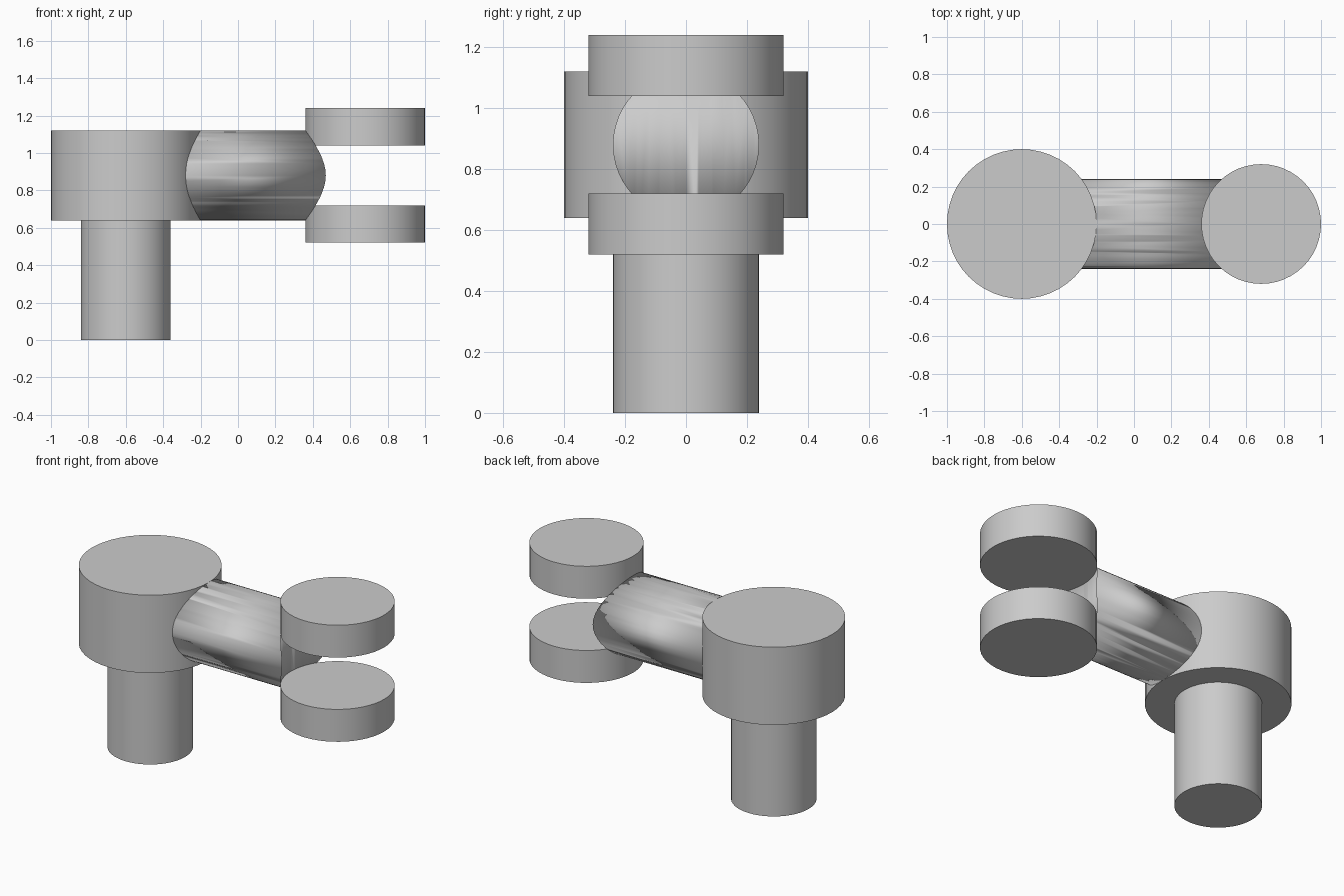
import bpy
import math

SIDES = 48
HUB_X, FORK_X, ARM_Z = -0.6, 0.68, 0.88

default = bpy.data.objects.get("Cube")
if default:
    bpy.data.objects.remove(default, do_unlink=True)

grey = bpy.data.materials.new("plain grey")
grey.use_nodes = True
grey.diffuse_color = (0.6, 0.6, 0.6, 1)
grey.node_tree.nodes["Principled BSDF"].inputs["Base Color"].default_value = grey.diffuse_color


def upright(name, x, radius, bottom, top):
    """Vertical cylinder between two heights."""
    bpy.ops.mesh.primitive_cylinder_add(
        vertices=SIDES, radius=radius, depth=top - bottom,
        location=(x, 0, (bottom + top) / 2))
    return finish(name)


def finish(name):
    obj = bpy.context.object
    obj.name = name
    obj.data.materials.append(grey)
    bpy.ops.object.shade_smooth_by_angle(angle=math.radians(30))
    return obj


# Post, hub and the two fork discs
upright("post", HUB_X, 0.24, 0, 0.64)
upright("hub", HUB_X, 0.4, 0.64, 1.12)
upright("lower_disc", FORK_X, 0.32, 0.52, 0.72)
upright("upper_disc", FORK_X, 0.32, 1.04, 1.24)

# Cutters that hollow the arm ends to fit the hub and the fork
cutters = [upright("hub_cutter", HUB_X, 0.395, 0.4, 1.4),
           upright("fork_cutter", FORK_X, 0.32, 0.4, 1.4)]

# Horizontal arm with a scooped end
start, end = HUB_X + 0.2, FORK_X - 0.1
bpy.ops.mesh.primitive_cylinder_add(
    vertices=SIDES, radius=0.24, depth=end - start,
    location=((start + end) / 2, 0, ARM_Z), rotation=(0, math.pi / 2, 0))
arm = finish("arm")
for cutter in cutters:
    cutter.hide_render = True
    cutter.hide_set(True)
    cut = arm.modifiers.new(cutter.name, 'BOOLEAN')
    cut.operation = 'DIFFERENCE'
    cut.solver = 'EXACT'
    cut.object = cutter
    # Cut before the edges are sharpened
    arm.modifiers.move(len(arm.modifiers) - 1, 0)
